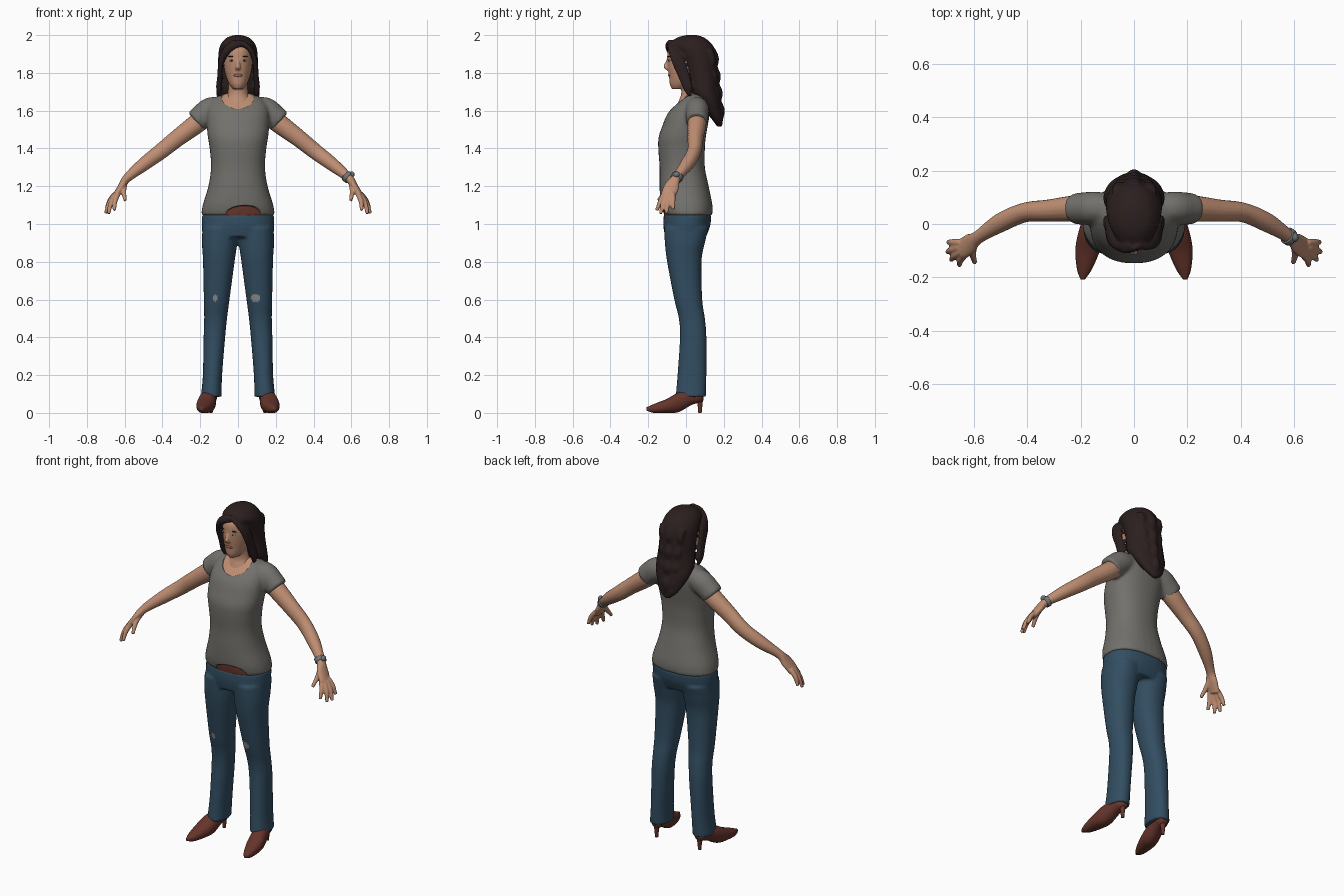
import bpy, bmesh, math
from mathutils import Vector, Matrix

cube = bpy.data.objects.get("Cube")
if cube:
    bpy.data.objects.remove(cube)


def material(name, colour):
    mat = bpy.data.materials.new(name)
    mat.use_nodes = True
    mat.diffuse_color = (*colour, 1)
    mat.node_tree.nodes["Principled BSDF"].inputs["Base Color"].default_value = (*colour, 1)
    return mat


SKIN = material("skin", (.52, .27, .17))
SHIRT = material("grey cotton", (.17, .165, .15))
DENIM = material("blue denim", (.032, .075, .12))
HAIR = material("dark brown hair", (.025, .014, .014))
LEATHER = material("brown leather", (.13, .035, .024))
METAL = material("watch grey", (.16, .18, .18))
WORN = material("worn denim", (.26, .27, .26))
EYE = material("eye white", (.5, .48, .45))
LIP = material("lip", (.36, .14, .1))


def smooth_rows(rows, steps=5):
    """Catmull-Rom interpolation of rows of numbers."""
    out = []
    last = len(rows) - 1
    for i in range(last):
        quad = [rows[max(0, min(last, i + k))] for k in (-1, 0, 1, 2)]
        for s in range(steps):
            t = s / steps
            out.append([b + .5 * t * (c - a + t * (2 * a - 5 * b + 4 * c - d
                        + t * (3 * (b - c) + d - a))) for a, b, c, d in zip(*quad)])
    return out + [list(rows[last])]


def skin_rings(bm, rings):
    loops = [[bm.verts.new(p) for p in ring] for ring in rings]
    n = len(loops[0])
    for low, high in zip(loops, loops[1:]):
        for i in range(n):
            j = (i + 1) % n
            bm.faces.new((low[i], low[j], high[j], high[i]))
    bm.faces.new(loops[0][::-1])
    bm.faces.new(loops[-1])


def oval(n=32, power=2):
    for i in range(n):
        c, s = math.cos(math.tau * i / n), math.sin(math.tau * i / n)
        yield (math.copysign(abs(c) ** (2 / power), c), math.copysign(abs(s) ** (2 / power), s))


def loft(bm, rows, power=2, side=1, along_y=False):
    """Rows are (height, x min, x max, depth min, depth max)."""
    rings = []
    for t, x0, x1, v0, v1 in smooth_rows(rows):
        ring = []
        for c, s in oval(power=power):
            x = side * ((x0 + x1) / 2 + c * (x1 - x0) / 2)
            v = (v0 + v1) / 2 + s * (v1 - v0) / 2
            ring.append((x, t, v) if along_y else (x, v, t))
        rings.append(ring)
    skin_rings(bm, rings)


def body(bm, rows, power=2, inset=0):
    """Symmetric loft: rows are (height, half width, front, back)."""
    loft(bm, [(z, inset - w, w - inset, f + inset, b - inset) for z, w, f, b in rows], power)


def tube(bm, rows, side=1):
    """Rows are (x, y, z, half width, half thickness)."""
    rows = smooth_rows(rows)
    centres = [Vector((side * r[0], r[1], r[2])) for r in rows]
    rings = []
    for i, (p, r) in enumerate(zip(centres, rows)):
        tangent = (centres[min(i + 1, len(rows) - 1)] - centres[max(i - 1, 0)]).normalized()
        across = Vector((0, 1, 0))
        across = (across - tangent * across.dot(tangent)).normalized()
        up = tangent.cross(across)
        rings.append([p + across * c * r[3] + up * s * r[4] for c, s in oval(16)])
    skin_rings(bm, rings)


def ball(bm, centre, radii):
    bmesh.ops.create_uvsphere(bm, u_segments=24, v_segments=16, radius=1,
                              matrix=Matrix.Translation(centre) @ Matrix.Diagonal((*radii, 1)))


def finish(bm, name, mats, voxel=0, relax=3, cutters=()):
    """Make an object, fuse its overlapping volumes and apply the cuts."""
    bmesh.ops.recalc_face_normals(bm, faces=bm.faces)
    for face in bm.faces:
        face.smooth = True
    mesh = bpy.data.meshes.new(name)
    bm.to_mesh(mesh)
    bm.free()
    for mat in mats:
        mesh.materials.append(mat)
    obj = bpy.data.objects.new(name, mesh)
    bpy.context.collection.objects.link(obj)
    if voxel:
        fuse = obj.modifiers.new("fuse", 'REMESH')
        fuse.mode, fuse.voxel_size, fuse.use_smooth_shade = 'VOXEL', voxel, True
        soft = obj.modifiers.new("soften", 'SMOOTH')
        soft.iterations = relax
    for cutter in cutters:
        cut = obj.modifiers.new("cut", 'BOOLEAN')
        cut.operation, cut.object, cut.solver = 'DIFFERENCE', cutter, 'EXACT'
    if obj.modifiers:
        graph = bpy.context.evaluated_depsgraph_get()
        baked = bpy.data.meshes.new_from_object(obj.evaluated_get(graph))
        obj.modifiers.clear()
        obj.data = baked
    for cutter in cutters:
        bpy.data.objects.remove(cutter)
    return obj


def ball_object(name, mat, centre, radii):
    bm = bmesh.new()
    ball(bm, centre, radii)
    return finish(bm, name, [mat])


# Shirt with sleeves, scooped neck and a lifted front hem
TORSO = [(1.045, .195, -.12, .14), (1.1, .187, -.135, .14), (1.2, .157, -.14, .12),
         (1.3, .143, -.14, .1), (1.4, .15, -.147, .1), (1.46, .16, -.145, .105),
         (1.52, .165, -.125, .115), (1.58, .165, -.1, .125), (1.63, .155, -.06, .125),
         (1.67, .12, -.02, .115), (1.69, .07, 0, .1)]
neck_cut = ball_object("neck_cutter", SHIRT, (0, -.02, 1.69), (.09, .11, .095))
hem_cut = ball_object("hem_cutter", SHIRT, (.04, -.14, 1.04), (.12, .07, .06))
for helper in (neck_cut, hem_cut):
    helper.hide_render = True
bm = bmesh.new()
body(bm, TORSO, 2.3)
for side in (1, -1):
    tube(bm, [(.07, .06, 1.62, .05, .05), (.14, .06, 1.605, .062, .068),
              (.19, .058, 1.57, .061, .066), (.222, .057, 1.542, .058, .064)], side)
finish(bm, "shirt", [SHIRT], .009, 5, (neck_cut, hem_cut))

# Chest under the shirt
bm = bmesh.new()
body(bm, TORSO[4:], 2.3, .007)
finish(bm, "chest", [SKIN])

# Head, neck and nose
bm = bmesh.new()
body(bm, [(1.715, .025, -.075, -.01), (1.74, .046, -.086, .04), (1.78, .063, -.09, .08),
          (1.83, .074, -.097, .11), (1.88, .078, -.1, .13), (1.93, .074, -.092, .13),
          (1.975, .045, -.05, .1)], 2.1)
body(bm, [(1.6, .1, -.06, .11), (1.66, .07, -.035, .1), (1.7, .053, -.025, .09),
          (1.8, .053, -.03, .09)])
tube(bm, [(0, -.09, 1.875, .008, .008), (0, -.1, 1.85, .012, .009),
          (0, -.106, 1.832, .012, .015), (0, -.095, 1.82, .008, .012)])
finish(bm, "head", [SKIN], .005, 3)

# Facial features
ball_object("lips", LIP, (0, -.087, 1.787), (.023, .008, .008))
for side, word in ((1, "left"), (-1, "right")):
    ball_object(word + "_eye", EYE, (side * .032, -.088, 1.866), (.014, .006, .006))
    ball_object(word + "_iris", HAIR, (side * .032, -.091, 1.866), (.005, .005, .005))
    ball_object(word + "_eyebrow", HAIR, (side * .034, -.089, 1.887), (.018, .006, .003))

# Long hair: main mass, face-framing locks and wavy back strands
bm = bmesh.new()
body(bm, [(2, .02, 0, .06), (1.985, .062, -.05, .1), (1.95, .092, -.088, .14),
          (1.91, .103, -.055, .155), (1.85, .106, -.02, .165), (1.78, .107, .0, .17),
          (1.7, .115, .02, .175), (1.65, .106, .06, .185), (1.6, .085, .1, .19),
          (1.55, .055, .14, .195), (1.515, .015, .165, .19)])
for side in (1, -1):
    tube(bm, [(.01, -.08, 1.965, .015, .015), (.06, -.078, 1.93, .02, .014),
              (.088, -.045, 1.87, .035, .014), (.096, -.01, 1.78, .03, .014),
              (.1, .01, 1.72, .025, .016), (.095, .02, 1.675, .01, .006)], side)
tube(bm, [(.02, -.085, 1.96, .012, .02), (-.03, -.098, 1.94, .012, .02),
          (-.066, -.08, 1.9, .014, .016), (-.085, -.05, 1.85, .012, .01)])
for x in (-.05, 0, .05):
    tube(bm, [(x * (1.2 - k / 12), .14 + .005 * k + .012 * (k % 2) - abs(x) / 3,
               1.92 - .045 * k, .018, .025) for k in range(9)])
finish(bm, "hair", [HAIR], .007, 3)

# Arms and hands
FINGERS = [((.635, -.115, 1.16), (.655, -.155, 1.072)), ((.648, -.105, 1.155), (.686, -.135, 1.054)),
           ((.653, -.088, 1.155), (.7, -.105, 1.056)), ((.65, -.07, 1.16), (.697, -.068, 1.078)),
           ((.6, -.075, 1.21), (.597, -.146, 1.125))]
for side, word in ((1, "left"), (-1, "right")):
    bm = bmesh.new()
    tube(bm, [(.15, .06, 1.585, .05, .05), (.22, .058, 1.53, .05, .052),
              (.32, .05, 1.455, .042, .046), (.41, .043, 1.383, .037, .042),
              (.5, .005, 1.315, .036, .036), (.585, -.05, 1.245, .025, .024),
              (.615, -.075, 1.2, .04, .02), (.647, -.095, 1.15, .04, .017)], side)
    for base, tip in FINGERS:
        knuckle = Vector(base).lerp(tip, .5) + Vector((.006, 0, .004))
        tube(bm, [(*base, .014, .014), (*knuckle, .013, .013), (*tip, .009, .009)], side)
    finish(bm, word + "_arm", [SKIN], .005, 2)

# Wristwatch
bm = bmesh.new()
tube(bm, [(.574, -.043, 1.254, .033, .031), (.589, -.053, 1.241, .032, .03)])
ball(bm, (.603, -.05, 1.262), (.014, .017, .016))
finish(bm, "wristwatch", [METAL])

# Belt
bm = bmesh.new()
body(bm, [(1, .18, -.11, .12), (1.06, .18, -.118, .125), (1.11, .165, -.118, .12)], 2.3)
finish(bm, "belt", [LEATHER])

# Jeans with worn knees
bm = bmesh.new()
body(bm, [(.93, .186, -.11, .105), (.99, .192, -.12, .128), (1.05, .19, -.118, .135)], 2.3)
for side in (1, -1):
    loft(bm, [(.085, .087, .197, -.055, .105), (.2, .084, .186, -.045, .108),
              (.4, .068, .182, -.032, .108), (.5, .058, .179, -.038, .1),
              (.6, .045, .181, -.062, .086), (.8, .018, .185, -.1, .082),
              (.9, .004, .191, -.112, .1), (.98, 0, .188, -.115, .12)], 2.2, side)
jeans = finish(bm, "jeans", [DENIM, WORN], .008, 3)
for face in jeans.data.polygons:
    p = face.center
    for x, width, height in ((.092, .025, .022), (-.12, .011, .018)):
        if face.normal.y < -.2 and math.hypot((p.x - x) / width, (p.z - .61) / height) < 1:
            face.material_index = 1

# Pointed heeled shoes, toes turned out
for side, word in ((1, "left"), (-1, "right")):
    bm = bmesh.new()
    profile = [(-.208, .008, .012, .03), (-.17, .028, 0, .047), (-.1, .046, 0, .075),
               (-.04, .047, .004, .108), (.03, .038, .042, .125), (.075, .034, .055, .125),
               (.092, .02, .065, .12)]
    loft(bm, [(y, .157 - .17 * y - w, .157 - .17 * y + w, low, high)
              for y, w, low, high in profile], 2.3, side, True)
    tube(bm, [(.143, .07, .09, .022, .024), (.143, .074, .05, .014, .014),
              (.143, .074, 0, .009, .009)], side)
    finish(bm, word + "_shoe", [LEATHER])
